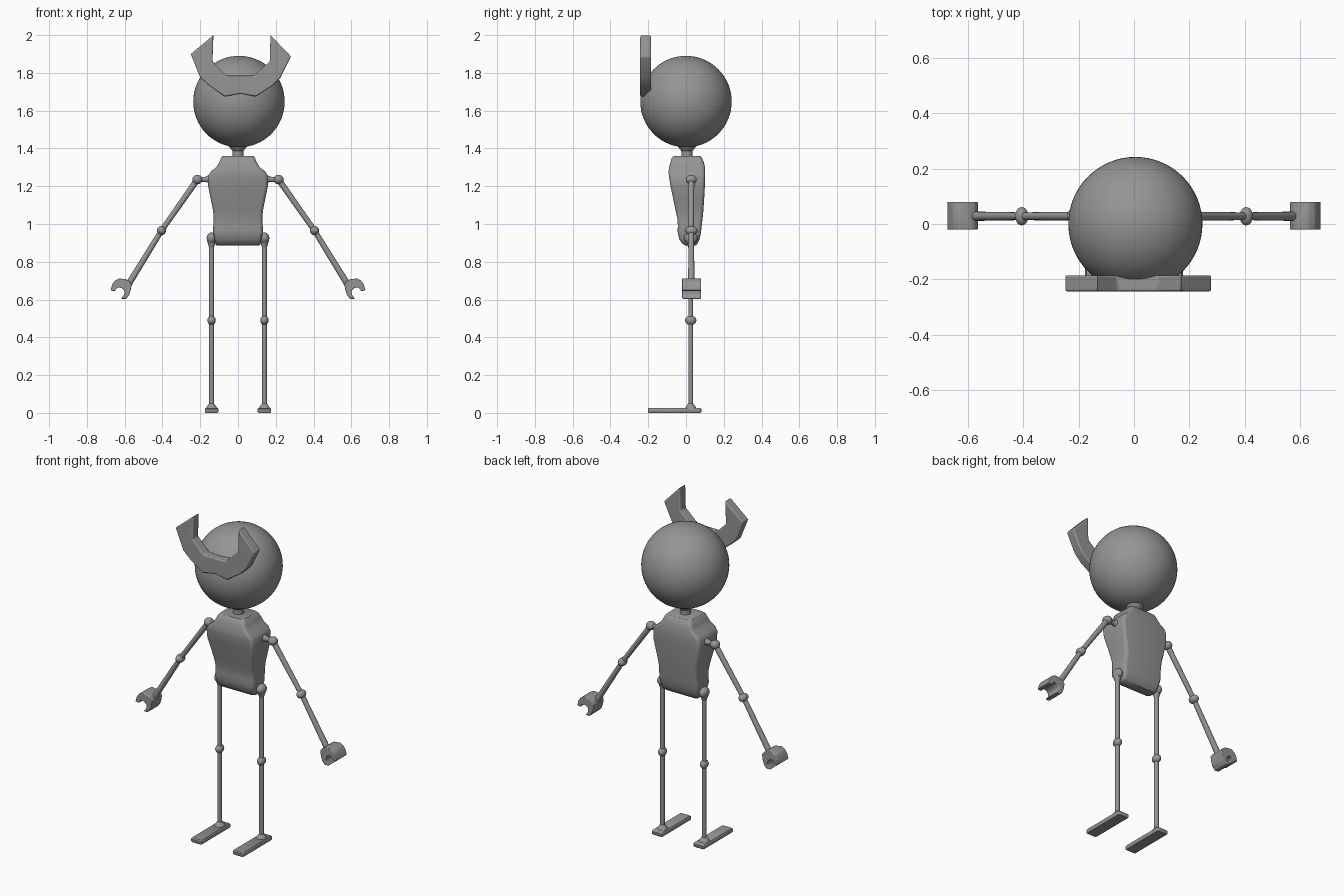
import bpy, bmesh, math
from mathutils import Vector

if "Cube" in bpy.data.objects:
    bpy.data.objects.remove(bpy.data.objects["Cube"])

grey = bpy.data.materials.new("grey")
grey.diffuse_color = (0.3, 0.3, 0.3, 1)
grey.use_nodes = True
grey.node_tree.nodes["Principled BSDF"].inputs["Base Color"].default_value = grey.diffuse_color


def finish(name, bm, bevel=0):
    """Turn a bmesh into a named, smooth-shaded object."""
    bmesh.ops.recalc_face_normals(bm, faces=bm.faces)
    mesh = bpy.data.meshes.new(name)
    bm.to_mesh(mesh)
    bm.free()
    mesh.materials.append(grey)
    ob = bpy.data.objects.new(name, mesh)
    bpy.context.collection.objects.link(ob)
    if bevel:
        mod = ob.modifiers.new("rounded_edges", 'BEVEL')
        mod.width, mod.segments = bevel, 3
        mod.limit_method, mod.angle_limit = 'ANGLE', math.radians(25)
    bpy.ops.object.select_all(action='DESELECT')
    ob.select_set(True)
    bpy.context.view_layer.objects.active = ob
    bpy.ops.object.shade_smooth_by_angle(angle=math.radians(40))
    return ob


def ball(name, centre, radii, seg=24):
    bm = bmesh.new()
    bmesh.ops.create_uvsphere(bm, u_segments=seg, v_segments=seg // 2, radius=1)
    for v in bm.verts:
        v.co = Vector(centre) + Vector([a * b for a, b in zip(v.co, radii)])
    finish(name, bm)


def rod(name, a, b, r1, r2, seg=16):
    a, b = Vector(a), Vector(b)
    bm = bmesh.new()
    bmesh.ops.create_cone(bm, cap_ends=True, segments=seg, radius1=r1,
                          radius2=r2, depth=(b - a).length)
    turn = (b - a).to_track_quat('Z', 'Y')
    for v in bm.verts:
        v.co = (a + b) / 2 + turn @ v.co
    finish(name, bm)


def plate(name, outline, y0, y1, bevel):
    """Extrude an x-z outline from y0 to y1."""
    bm = bmesh.new()
    face = bm.faces.new([bm.verts.new((x, y0, z)) for x, z in outline])
    new = bmesh.ops.extrude_face_region(bm, geom=[face])["geom"]
    for v in new:
        if isinstance(v, bmesh.types.BMVert):
            v.co.y = y1
    finish(name, bm, bevel)


def loft(name, sections, r, centre_x=0):
    """Skin rounded rectangles given as (z, half width, front y, back y)."""
    bm = bmesh.new()
    rings = []
    for z, w, y0, y1 in sections:
        ring = []
        for k, (x, y) in enumerate([(w - r, y1 - r), (r - w, y1 - r),
                                    (r - w, y0 + r), (w - r, y0 + r)]):
            for i in range(5):
                t = math.pi / 2 * (k + i / 4)
                ring.append(bm.verts.new((centre_x + x + r * math.cos(t),
                                          y + r * math.sin(t), z)))
        rings.append(ring)
    for a, b in zip(rings, rings[1:]):
        for i in range(len(a)):
            j = (i + 1) % len(a)
            bm.faces.new((a[i], a[j], b[j], b[i]))
    bm.faces.new(rings[0])
    bm.faces.new(rings[-1])
    finish(name, bm)


# Head and forked horns on the brow
ball("head", (0.005, 0, 1.648), (0.242, 0.242, 0.242), 64)
plate("horns", [(-0.13, 2.0), (-0.25, 1.9), (-0.2, 1.775), (-0.15, 1.73),
                (-0.07, 1.675), (0.014, 1.69), (0.095, 1.675), (0.18, 1.73),
                (0.225, 1.775), (0.28, 1.887), (0.172, 2.0), (0.168, 1.86),
                (0.085, 1.785), (-0.06, 1.785), (-0.135, 1.86)],
      -0.243, -0.185, 0.007)

# Neck, flared at both ends
rod("neck", (0, 0.005, 1.34), (0, 0.005, 1.43), 0.03, 0.03, 24)
rod("neck_collar", (0, 0.005, 1.385), (0, 0.005, 1.425), 0.028, 0.06, 24)

# Torso, wide at the shoulders and pinched at the waist
loft("torso", [(0.885, 0.11, 0.0, 0.05), (0.895, 0.12, -0.018, 0.06),
               (0.92, 0.124, -0.036, 0.072), (0.96, 0.132, -0.045, 0.08),
               (0.99, 0.131, -0.043, 0.083), (1.03, 0.129, -0.046, 0.088),
               (1.07, 0.132, -0.055, 0.092), (1.13, 0.144, -0.067, 0.096),
               (1.2, 0.158, -0.082, 0.1), (1.255, 0.157, -0.091, 0.101),
               (1.28, 0.143, -0.092, 0.101), (1.3, 0.115, -0.09, 0.1),
               (1.325, 0.1, -0.083, 0.095), (1.35, 0.09, -0.075, 0.085),
               (1.36, 0.08, -0.065, 0.075)], 0.02)

for s, side in ((-1, "left"), (1, "right")):
    y = 0.028
    shoulder, elbow = (s * 0.215, y, 1.235), (s * 0.405, y, 0.965)
    wrist = (s * 0.583, y, 0.675)
    # Arm with bead joints
    rod(side + "_shoulder_pin", (s * 0.13, y, 1.237), shoulder, 0.014, 0.014)
    rod(side + "_shoulder_socket", (s * 0.14, y, 1.237),
        (s * 0.175, y, 1.237), 0.026, 0.013)
    ball(side + "_shoulder", shoulder, (0.027, 0.029, 0.025))
    rod(side + "_upper_arm", shoulder, elbow, 0.016, 0.014)
    ball(side + "_elbow", elbow, (0.024, 0.033, 0.024))
    rod(side + "_forearm", elbow, wrist, 0.014, 0.017)
    # Open claw hand
    claw = [(0.563, 0.68), (0.575, 0.698), (0.592, 0.707), (0.63, 0.712),
            (0.652, 0.7), (0.666, 0.68), (0.675, 0.648), (0.652, 0.645),
            (0.643, 0.658), (0.63, 0.665), (0.613, 0.66), (0.602, 0.647),
            (0.602, 0.63), (0.608, 0.618), (0.62, 0.604), (0.594, 0.604),
            (0.577, 0.622), (0.568, 0.65)]
    plate(side + "_hand", [(s * x, z) for x, z in claw], -0.02, 0.08, 0.004)
    # Leg with bead joints
    x = s * 0.14
    ball(side + "_hip", (x, 0.025, 0.925), (0.026, 0.036, 0.03))
    rod(side + "_hip_socket", (x, 0.025, 0.87), (x, 0.025, 0.91), 0.011, 0.024)
    rod(side + "_thigh", (x, 0.025, 0.49), (x, 0.025, 0.92), 0.013, 0.013)
    ball(side + "_knee", (x, 0.025, 0.49), (0.022, 0.03, 0.025))
    rod(side + "_shin", (x, 0.025, 0.02), (x, 0.025, 0.49), 0.013, 0.013)
    rod(side + "_ankle", (x, 0.025, 0.02), (x, 0.025, 0.05), 0.034, 0.013)
    # Long flat foot
    loft(side + "_foot", [(0, 0.032, -0.198, 0.077), (0.006, 0.036, -0.202, 0.081),
                          (0.02, 0.036, -0.202, 0.081),
                          (0.026, 0.032, -0.196, 0.075)], 0.008, x)
